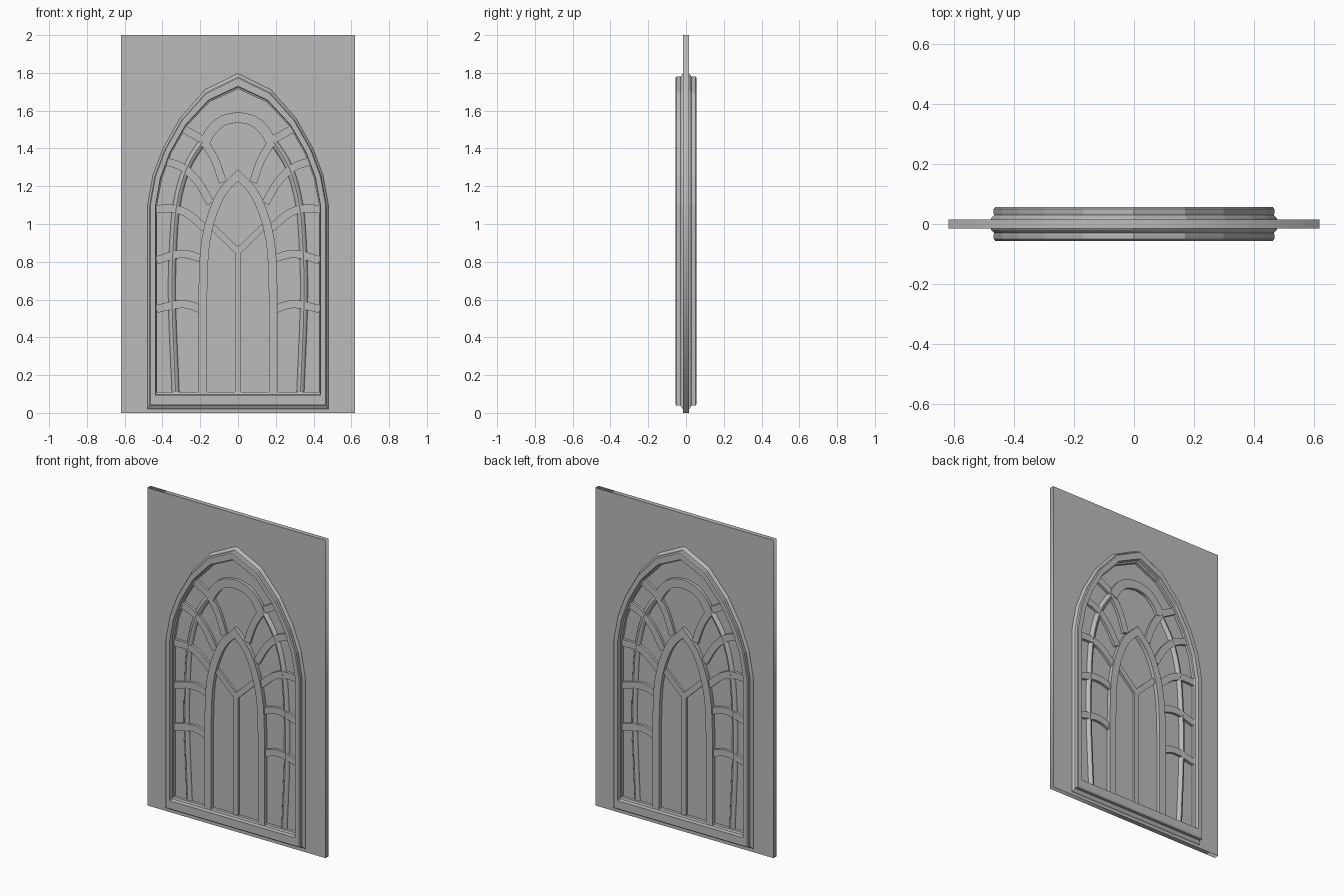
import bpy, bmesh, math
from mathutils import Vector

cube = bpy.data.objects.get("Cube")
if cube:
    bpy.data.objects.remove(cube, do_unlink=True)

stone = bpy.data.materials.new("grey stone")
stone.use_nodes = True
stone.diffuse_color = (0.5, 0.5, 0.5, 1)
stone.node_tree.nodes["Principled BSDF"].inputs["Base Color"].default_value = (0.5, 0.5, 0.5, 1)


def add_object(name, mesh, smooth=False):
    mesh.materials.clear()
    mesh.materials.append(stone)
    ob = bpy.data.objects.new(name, mesh)
    bpy.context.collection.objects.link(ob)
    if smooth:
        bpy.ops.object.select_all(action='DESELECT')
        ob.select_set(True)
        bpy.context.view_layer.objects.active = ob
        bpy.ops.object.shade_smooth_by_angle(angle=math.radians(35))
    return ob


def skin(name, rings, loop=False, smooth=False):
    """Join closed cross-sections into a tube, capped unless it loops."""
    bm = bmesh.new()
    vs = [[bm.verts.new(p) for p in r] for r in rings]
    n = len(vs[0])
    for i in range(len(vs) if loop else len(vs) - 1):
        a, b = vs[i], vs[(i + 1) % len(vs)]
        for j in range(n):
            k = (j + 1) % n
            bm.faces.new((a[j], a[k], b[k], b[j]))
    if not loop:
        bm.faces.new(vs[0])
        bm.faces.new(vs[-1])
    bmesh.ops.recalc_face_normals(bm, faces=bm.faces)
    mesh = bpy.data.meshes.new(name)
    bm.to_mesh(mesh)
    bm.free()
    return add_object(name, mesh, smooth)


def whole(half):
    """Left half ending at the apex, continued down the other side."""
    return half + [(-x, z) for x, z in reversed(half[:-1])]


def rounded(pts, steps=4):
    """Catmull-Rom curve through the points."""
    p = [Vector(q) for q in pts]
    p = [2 * p[0] - p[1]] + p + [2 * p[-1] - p[-2]]
    out = []
    for a, b, c, d in zip(p, p[1:], p[2:], p[3:]):
        for s in range(steps):
            t = s / steps
            out.append((2 * b + (c - a) * t + (2 * a - 5 * b + 4 * c - d) * t**2
                        + (3 * b - a - 3 * c + d) * t**3) / 2)
    return [tuple(q) for q in out + [p[-2]]]


def bar(name, pts, section, smooth=False):
    """Sweep a section (sideways, depth) along an x-z path with mitred corners."""
    p = [Vector(q) for q in pts]
    rings = []
    for i, q in enumerate(p):
        d1 = (q - p[max(i - 1, 0)]).normalized()
        d2 = (p[min(i + 1, len(p) - 1)] - q).normalized()
        t = (d1 + d2).normalized()
        side = Vector((-t.y, t.x)) / max(t.dot(d2 if d2.length else d1), 0.4)
        rings.append([(q.x + side.x * u, y, q.y + side.y * u) for u, y in section])
    return skin(name, rings, smooth=smooth)


def box_section(width, depth):
    w = width / 2
    return [(-w, -depth), (w, -depth), (w, depth), (-w, depth)]


def slab(name, outlines, half_depth):
    """Flat plate from outlines; an inner outline becomes a hole."""
    cu = bpy.data.curves.new(name, 'CURVE')
    cu.dimensions, cu.fill_mode, cu.extrude = '2D', 'BOTH', half_depth
    for pts in outlines:
        sp = cu.splines.new('POLY')
        sp.points.add(len(pts) - 1)
        for v, (x, z) in zip(sp.points, pts):
            v.co = (x, z, 0, 1)
        sp.use_cyclic_u = True
    tmp = bpy.data.objects.new(name + "_outline", cu)
    bpy.context.collection.objects.link(tmp)
    dg = bpy.context.evaluated_depsgraph_get()
    mesh = bpy.data.meshes.new_from_object(tmp.evaluated_get(dg))
    bpy.data.objects.remove(tmp, do_unlink=True)
    for v in mesh.vertices:
        x, z, y = v.co
        v.co = (x, -y, z)
    return add_object(name, mesh)


# Pointed arch outlines of the frame
outer = whole([(-.479, .02), (-.479, 1.1), (-.45, 1.26), (-.397, 1.4),
               (-.307, 1.56), (-.175, 1.71), (0, 1.797)])
inner = whole([(-.428, .11), (-.428, 1.1), (-.403, 1.24), (-.353, 1.375),
               (-.27, 1.52), (-.152, 1.645), (0, 1.715)])
middle = [((a + c) / 2, (b + d) / 2) for (a, b), (c, d) in zip(outer, inner)]

# Wall panel with the arched opening, and the pane inside it
slab("wall_panel", [[(-.62, 0), (.62, 0), (.62, 2), (-.62, 2)], middle], .015)
slab("window_pane", [middle], .01)

# Moulded frame: one moulding used on both faces
moulding = [(0, .015), (.04, .02), (.22, .03), (.2, .035), (.2, .05),
            (.3, .056), (.83, .056), (.86, .032), (1, .028), (1, 0)]
profile = moulding + [(t, -y) for t, y in reversed(moulding[:-1])]
skin("arch_frame", [[(a + (c - a) * t, y, b + (d - b) * t) for t, y in profile]
                    for (a, b), (c, d) in zip(outer, inner)], loop=True)

# Central lancet with its forked mullion
lancet = rounded([(-.187, .6), (-.178, .85), (-.146, 1.02), (-.085, 1.165), (0, 1.258)], 3)
bar("lancet_arch", whole([(-.187, .1)] + lancet), box_section(.046, .035))
bar("mullion", [(0, .1), (0, .86)], box_section(.034, .024))
bar("mullion_fork", [(-.135, .985), (0, .855), (.135, .985)], box_section(.034, .024))

# Rounded inner rib running up each side, and the crown arch that joins them
rib = rounded([(-.33, .1), (-.349, .57), (-.345, .85), (-.325, 1.1), (-.27, 1.3), (-.178, 1.45)])
round_section = [(.022 * math.cos(k * math.pi / 6), .027 * math.sin(k * math.pi / 6))
                 for k in range(12)]
crown = rounded([(-.178, 1.43), (-.14, 1.495), (-.08, 1.547), (0, 1.565)], 3)
bar("crown_arch", whole(crown), box_section(.055, .03))

# Spokes between the lancet and the frame
spokes = {
    "crown_spoke": [(-.3, 1.51), (-.175, 1.44)],
    "crown_branch": [(-.18, 1.435), (-.122, 1.34), (-.08, 1.22)],
    "upper_spoke": [(-.39, 1.335), (-.29, 1.298), (-.21, 1.22), (-.145, 1.11)],
    "middle_spoke": [(-.43, 1.08), (-.335, 1.08), (-.26, 1.05), (-.175, .975)],
    "lower_spoke": [(-.43, .808), (-.33, .838), (-.26, .838), (-.19, .815)],
    "bottom_spoke": [(-.43, .55), (-.33, .573), (-.26, .572), (-.19, .545)],
}
for side, s in (("right", 1), ("left", -1)):
    bar(side + "_rib", [(s * x, z) for x, z in rib], round_section, smooth=True)
    for name, pts in spokes.items():
        bar(side + "_" + name, [(s * x, z) for x, z in rounded(pts, 3)], box_section(.042, .026))
